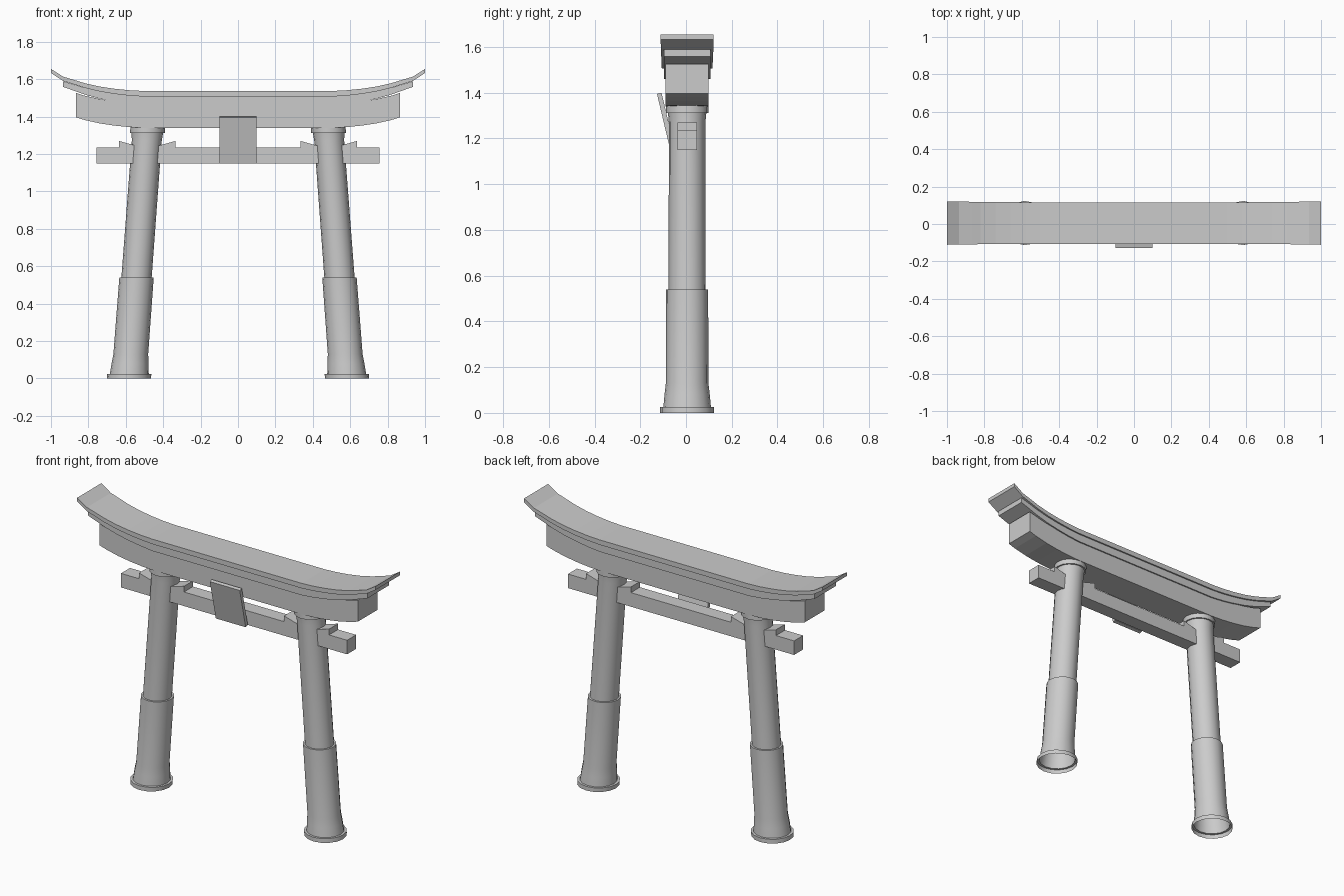
import bpy, bmesh, math

if "Cube" in bpy.data.objects:
    bpy.data.objects.remove(bpy.data.objects["Cube"])

YC = 0.005  # depth centre of the gate frame


def make(name, verts, faces, smooth=False):
    mesh = bpy.data.meshes.new(name)
    mesh.from_pydata(verts, [], faces)
    bm = bmesh.new()
    bm.from_mesh(mesh)
    bmesh.ops.recalc_face_normals(bm, faces=bm.faces)
    bm.to_mesh(mesh)
    bm.free()
    ob = bpy.data.objects.new(name, mesh)
    bpy.context.collection.objects.link(ob)
    if smooth:
        bpy.context.view_layer.objects.active = ob
        bpy.ops.object.select_all(action='DESELECT')
        ob.select_set(True)
        bpy.ops.object.shade_smooth_by_angle(angle=math.radians(35))
    return ob


def loft(name, rings, cap_start=True, cap_end=True, smooth=False):
    n = len(rings[0])
    verts = [v for r in rings for v in r]
    faces = []
    for k in range(len(rings) - 1):
        for i in range(n):
            j = (i + 1) % n
            faces.append((k*n + i, k*n + j, k*n + n + j, k*n + n + i))
    if cap_start:
        faces.append(tuple(range(n)))
    if cap_end:
        faces.append(tuple(range(len(verts) - n, len(verts))))
    return make(name, verts, faces, smooth)


def box(name, x0, x1, y0, y1, z0, za, zb):
    # box whose top runs from za (at x0) to zb (at x1)
    return loft(name, [[(x, y0, z0), (x, y1, z0), (x, y1, z), (x, y0, z)]
                       for x, z in ((x0, za), (x1, zb))])


# Leaning pillars: (height, radius), open at the bottom
PROFILE = [(0, .118), (.025, .118), (.025, .104), (.08, .099), (.13, .093),
           (.54, .092), (.54, .081), (1.27, .08), (1.312, .084),
           (1.312, .093), (1.345, .093)]
SIDES = 16
for side, s in (("left", -1), ("right", 1)):
    rings = []
    for z, r in PROFILE:
        cx = s * (0.583 - 0.075 * z)
        rings.append([(cx + r*math.cos(2*math.pi*i/SIDES),
                       YC + r*math.sin(2*math.pi*i/SIDES), z) for i in range(SIDES)])
    loft(side + "_pillar", rings, cap_start=False, smooth=True)
    # Wedges on both sides of each pillar, dipping towards it
    for tag, a, b in (("outer", .636, .54), ("inner", .335, .43)):
        box(f"{side}_{tag}_wedge", s*a, s*b, YC - .043, YC + .043, 1.23, 1.27, 1.243)

# Straight tie beam
box("tie_beam", -.757, .757, YC - .043, YC + .043, 1.15, 1.235, 1.235)

# Upswept top beams share one rise curve
CURVE = [(0, 0), (.5, 0), (.58, .004), (.66, .012), (.74, .024), (.82, .042),
         (.865, .056), (.935, .077), (1, .118)]


def curved_beam(name, half_len, bottom, top, half_w, thin=0.0, flare=0.0):
    pts = [p for p in CURVE if 0 < p[0] <= half_len]
    pts = [(-x, r) for x, r in reversed(pts)] + pts
    rings = []
    for x, r in pts:
        t = max(0, (abs(x) - .5) / (half_len - .5))
        w = half_w + flare * t * t
        z0, z1 = bottom + r + thin * t, top + r
        rings.append([(x, YC - w, z0), (x, YC + w, z0), (x, YC + w, z1), (x, YC - w, z1)])
    loft(name, rings)


curved_beam("lower_lintel", .865, 1.34, 1.47, .094)
curved_beam("middle_lintel", .935, 1.46, 1.512, .102, thin=.022)
curved_beam("top_lintel", 1.0, 1.507, 1.537, .111, thin=.008, flare=.005)

# Tilted plaque at the front
section = [(-.069, 1.15), (-.049, 1.155), (-.107, 1.40), (-.127, 1.395)]
loft("plaque", [[(x, y, z) for y, z in section] for x in (-.1, .1)])
